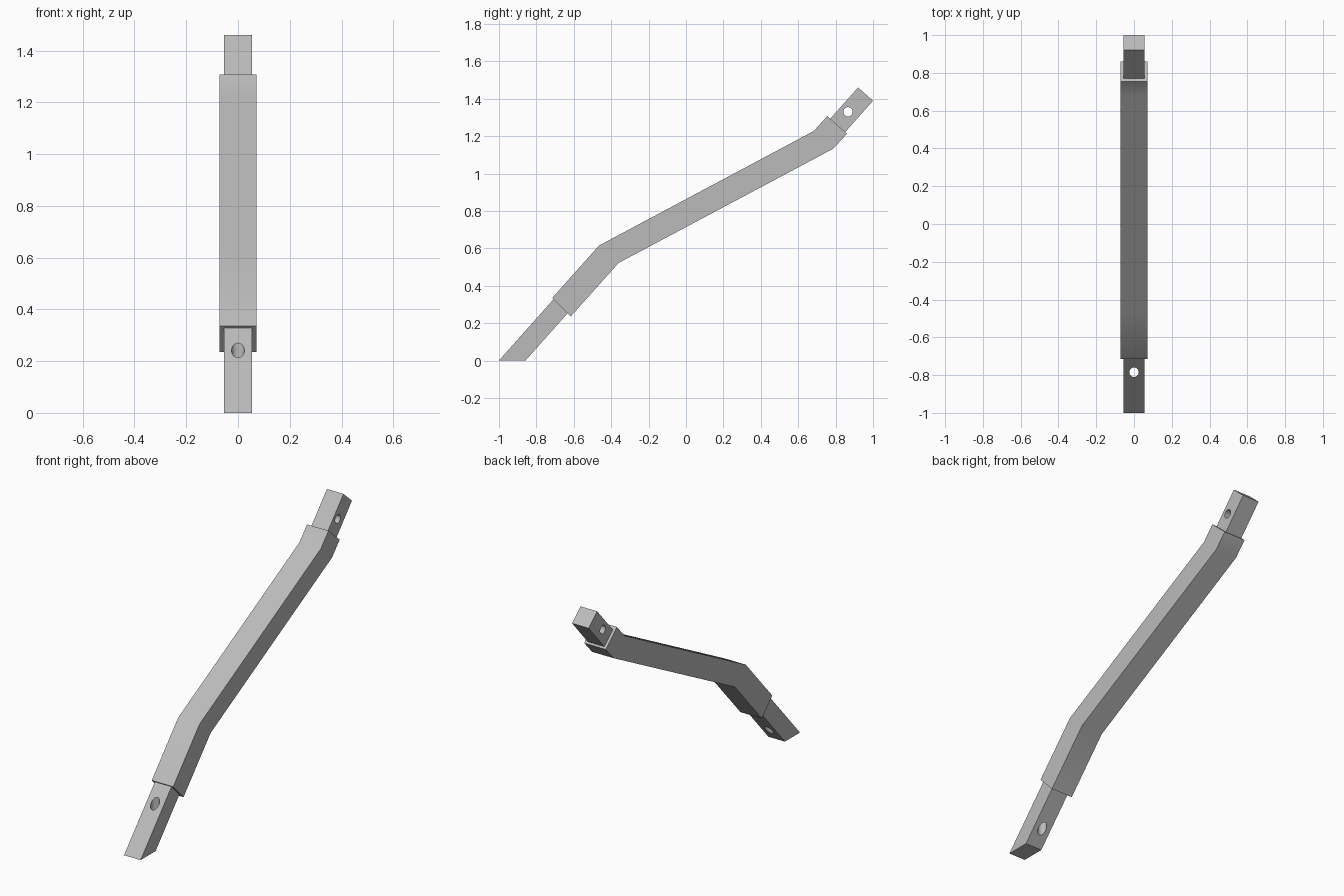
import bpy
import bmesh
from math import radians, pi
from mathutils import Matrix

default = bpy.data.objects.get("Cube")
if default:
    bpy.data.objects.remove(default)

# One plain grey for the whole part
grey = bpy.data.materials.new("plain grey")
grey.use_nodes = True
colour = (0.5, 0.5, 0.5, 1)
grey.diffuse_color = colour
grey.node_tree.nodes["Principled BSDF"].inputs["Base Color"].default_value = colour


def add_object(name, bm):
    bmesh.ops.recalc_face_normals(bm, faces=bm.faces)
    mesh = bpy.data.meshes.new(name)
    bm.to_mesh(mesh)
    bm.free()
    mesh.materials.append(grey)
    obj = bpy.data.objects.new(name, mesh)
    bpy.context.collection.objects.link(obj)
    return obj


def beam(name, sections, half_width):
    """Loft a rectangular beam through (upper, lower) pairs of y, z points."""
    bm = bmesh.new()
    rings = []
    for upper, lower in sections:
        corners = [(-half_width, *upper), (half_width, *upper),
                   (half_width, *lower), (-half_width, *lower)]
        rings.append([bm.verts.new(c) for c in corners])
    for a, b in zip(rings, rings[1:]):
        for i in range(4):
            j = (i + 1) % 4
            bm.faces.new((a[i], a[j], b[j], b[i]))
    bm.faces.new(rings[0])
    bm.faces.new(rings[-1])
    return add_object(name, bm)


def drill(target, centre, axis, radius=0.025):
    """Cut a round through hole along the given axis."""
    bm = bmesh.new()
    matrix = Matrix.Translation(centre) @ Matrix.Rotation(pi / 2 if axis == "X" else 0, 4, "Y")
    bmesh.ops.create_cone(bm, cap_ends=True, segments=32, radius1=radius,
                          radius2=radius, depth=0.6, matrix=matrix)
    cutter = add_object("hole_cutter", bm)
    cutter.hide_render = True
    mod = target.modifiers.new("hole", "BOOLEAN")
    mod.operation = "DIFFERENCE"
    mod.solver = "EXACT"
    mod.object = cutter
    bpy.context.view_layer.objects.active = target
    bpy.ops.object.modifier_apply(modifier=mod.name)
    bpy.data.objects.remove(cutter)


# Bent outer sleeve
sleeve = beam("bent_sleeve", [
    ((-0.715, 0.335), (-0.617, 0.235)),
    ((-0.465, 0.615), (-0.36, 0.522)),
    ((0.683, 1.227), (0.788, 1.133)),
    ((0.755, 1.307), (0.861, 1.213)),
], 0.071)

# Lower insert with a foot cut level to the ground and a vertical hole
lower_bar = beam("lower_insert", [
    ((-1, 0), (-0.858, 0)),
    ((-0.644, 0.4), (-0.566, 0.328)),
], 0.055)
drill(lower_bar, (0, -0.785, 0.16), "Z")

# Upper insert with a crosswise hole
upper_bar = beam("upper_insert", [
    ((0.72, 1.235), (0.80, 1.164)),
    ((0.92, 1.46), (1, 1.389)),
], 0.055)
drill(upper_bar, (0, 0.866, 1.33), "X")

# Soft shading across the bends, sharp corners elsewhere
bpy.ops.object.select_all(action="DESELECT")
for obj in (sleeve, lower_bar, upper_bar):
    obj.select_set(True)
bpy.context.view_layer.objects.active = sleeve
bpy.ops.object.shade_smooth_by_angle(angle=radians(30))
